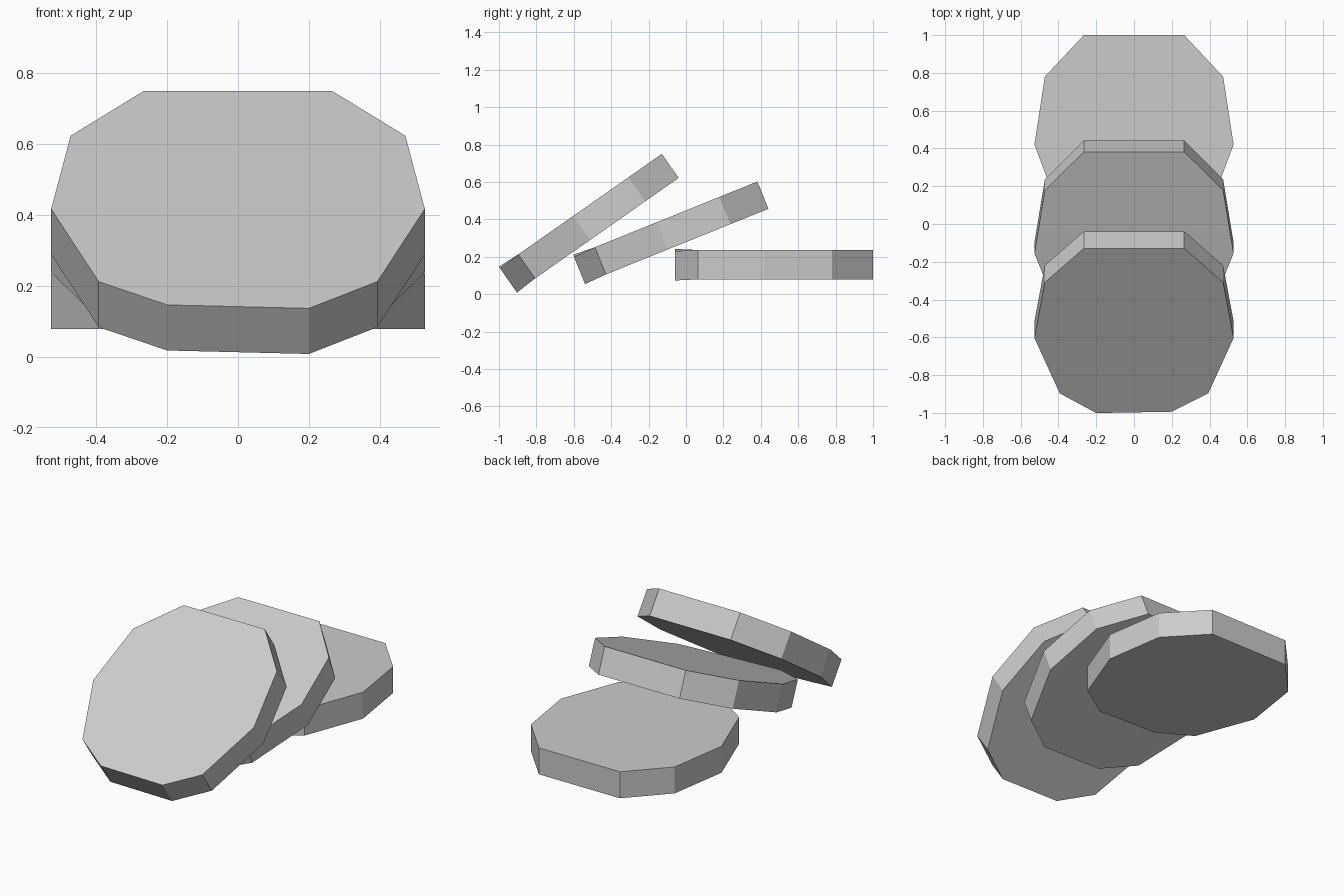
import bpy
import bmesh
from math import radians

cube = bpy.data.objects.get("Cube")
if cube:
    bpy.data.objects.remove(cube, do_unlink=True)

grey = bpy.data.materials.new("plain grey")
grey.use_nodes = True
colour = (0.6, 0.6, 0.6, 1)
grey.diffuse_color = colour
grey.node_tree.nodes["Principled BSDF"].inputs["Base Color"].default_value = colour

# Half outline of a slab: half width and distance from its back edge
HALF = [(0.266, 0), (0.472, 0.22), (0.527, 0.58), (0.393, 0.937), (0.2, 1.06)]
THICKNESS = 0.157
WARP = 0.006  # slight twist of the short front edge


def add_slab(name, back_y, top_z, tilt):
    """Ten-sided slab pivoting on its upper back edge."""
    right = [(-w, -d, WARP if d > 1 else 0) for w, d in HALF]
    left = [(w, -d, -WARP if d > 1 else 0) for w, d in reversed(HALF)]
    bm = bmesh.new()
    top = bm.faces.new([bm.verts.new(p) for p in right + left])
    ring = list(top.verts)
    lower = [bm.verts.new((v.co.x, v.co.y, v.co.z - THICKNESS)) for v in ring]
    bm.faces.new(lower[::-1])
    for i in range(len(ring)):
        j = (i + 1) % len(ring)
        bm.faces.new((ring[j], ring[i], lower[i], lower[j]))
    bmesh.ops.recalc_face_normals(bm, faces=bm.faces)
    mesh = bpy.data.meshes.new(name)
    bm.to_mesh(mesh)
    bm.free()
    mesh.materials.append(grey)
    slab = bpy.data.objects.new(name, mesh)
    slab.location = (0, back_y, top_z)
    slab.rotation_euler.x = radians(tilt)
    bpy.context.collection.objects.link(slab)


# Three overlapping slabs, from flat to steeply leaning
add_slab("rear_slab", 1.0, 0.236, 0)
add_slab("middle_slab", 0.382, 0.602, 22)
add_slab("front_slab", -0.129, 0.75, 35)
